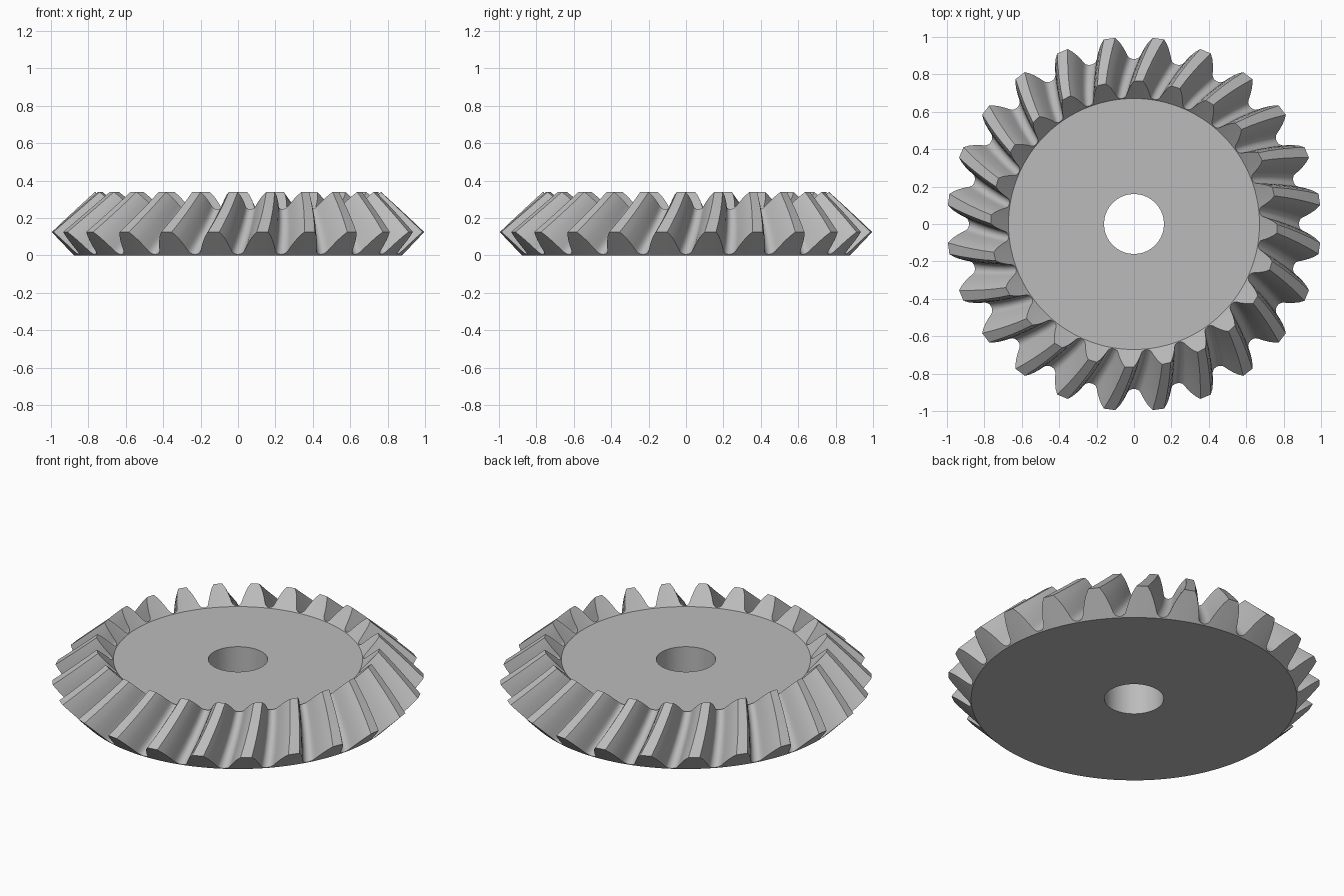
import bpy
import bmesh
from math import cos, sin, radians

cube = bpy.data.objects.get("Cube")
if cube:
    bpy.data.objects.remove(cube)

TEETH = 24
PITCH = 360 / TEETH
ROOT_R, TIP_R, TIP_Z = 0.877, 1.0, 0.125
APEX_Z = 1.035           # cone apex the teeth taper towards
INNER_SCALE = 0.765      # size of the inner tooth end
TWIST = 5.6              # spiral of a tooth from outer to inner end
BORE_R = 0.16
SLICES = 4

# Half tooth profile: (degrees from tooth centre, height from root to tip)
HALF = [(6.5, 0.06), (5.7, 0.12), (5.2, 0.22), (4.75, 0.36),
        (3.75, 0.62), (2.85, 0.82), (1.75, 1.0)]
tooth = [(-PITCH / 2, 0.04)] + [(-a, t) for a, t in HALF] + [(a, t) for a, t in reversed(HALF)]
profile = [(PITCH * (k + 0.5) + a, t) for k in range(TEETH) for a, t in tooth]


def polar(r, angle, z):
    return (r * cos(radians(angle)), r * sin(radians(angle)), z)


def gear_ring(f, height):
    """Ring of the gear at fraction f from outer to inner end."""
    s = 1 + (INNER_SCALE - 1) * f
    ring = []
    for angle, t in profile:
        t *= height
        r = ROOT_R + (TIP_R - ROOT_R) * t
        z = APEX_Z + (TIP_Z * t - APEX_Z) * s
        ring.append(polar(r * s, angle + TWIST * f, z))
    return ring


def bore_ring(z):
    return [polar(BORE_R, angle, z) for angle, _ in profile]


# Closed sequence of rings: bore, base, toothed flank, top face, bore
rings = [bore_ring(0), gear_ring(0, 0)]
rings += [gear_ring(i / SLICES, 1) for i in range(SLICES + 1)]
rings += [gear_ring(1, 0), bore_ring(APEX_Z * (1 - INNER_SCALE))]

bm = bmesh.new()
loops = [[bm.verts.new(p) for p in ring] for ring in rings]
count = len(profile)
for i, lower in enumerate(loops):
    upper = loops[(i + 1) % len(loops)]
    for j in range(count):
        k = (j + 1) % count
        bm.faces.new((lower[j], lower[k], upper[k], upper[j]))
bmesh.ops.recalc_face_normals(bm, faces=bm.faces)

mesh = bpy.data.meshes.new("bevel_gear")
bm.to_mesh(mesh)
bm.free()
gear = bpy.data.objects.new("bevel_gear", mesh)
bpy.context.collection.objects.link(gear)

# Plain grey metal
grey = bpy.data.materials.new("grey_metal")
grey.use_nodes = True
colour = (0.5, 0.5, 0.5, 1)
grey.diffuse_color = colour
grey.node_tree.nodes["Principled BSDF"].inputs["Base Color"].default_value = colour
mesh.materials.append(grey)

# Smooth flanks and bore, crisp edges
bpy.ops.object.select_all(action="DESELECT")
gear.select_set(True)
bpy.context.view_layer.objects.active = gear
bpy.ops.object.shade_smooth_by_angle(angle=radians(35))
